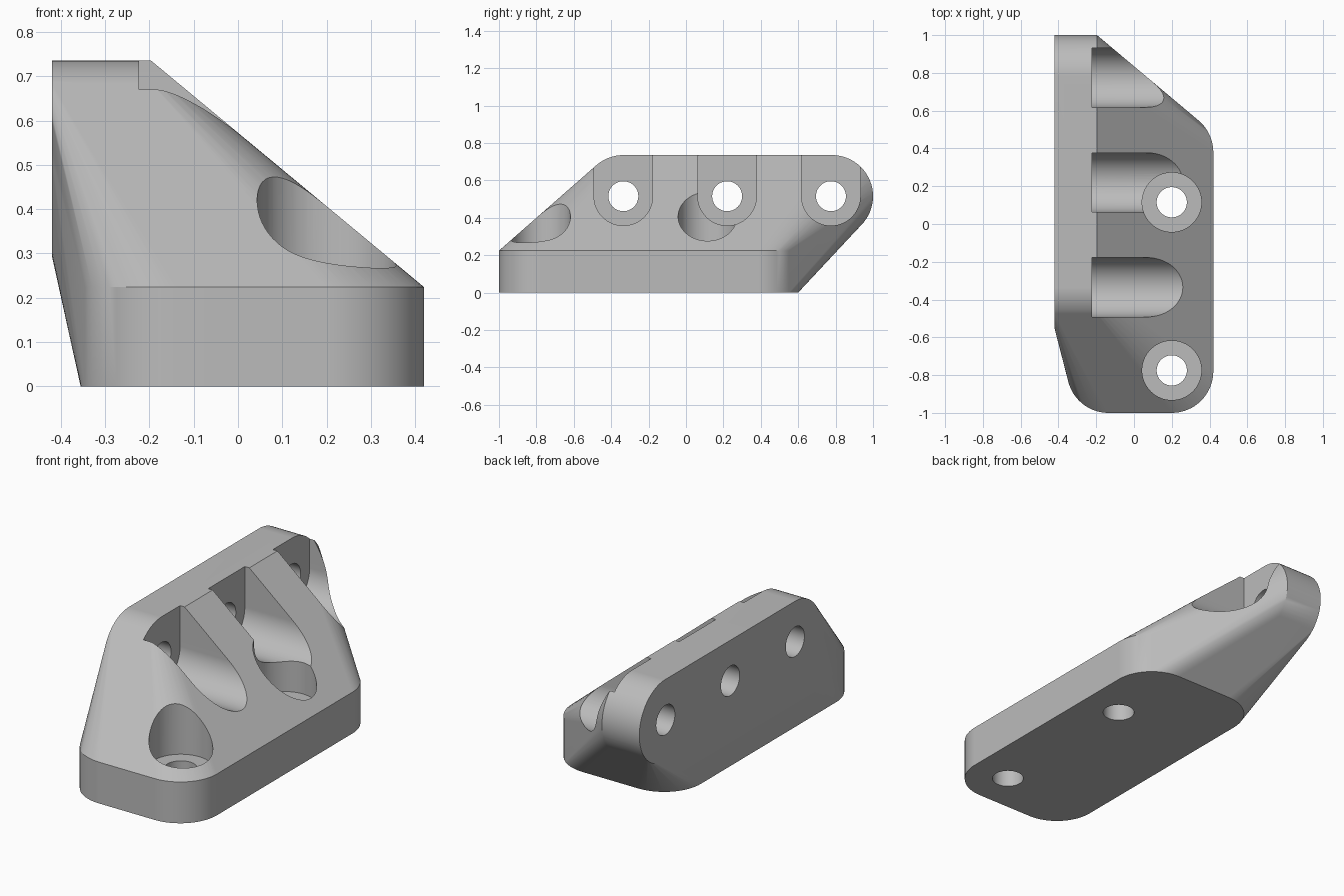
import bpy, bmesh, math
from mathutils import Vector, Matrix

old = bpy.data.objects.get("Cube")
if old:
    bpy.data.objects.remove(old, do_unlink=True)

R = 0.22            # outer corner radius
THICK = 0.224       # flange thickness
BORE, SEAT = 0.08, 0.157
SEGS = 64
BOLT_Z = 0.515
WALL_X = -0.42
SEAT_DEPTH = 0.197
wall_bolts = [-0.335, 0.22, 0.775]
base_bolts = [(0.2, -0.775), (0.2, 0.115)]

grey = bpy.data.materials.new("plain grey")
grey.use_nodes = True
colour = (0.5, 0.5, 0.5, 1)
grey.diffuse_color = colour
grey.node_tree.nodes["Principled BSDF"].inputs["Base Color"].default_value = colour


def ring(radius):
    return [(radius * math.cos(2 * math.pi * i / SEGS),
             radius * math.sin(2 * math.pi * i / SEGS)) for i in range(SEGS)]


def hull_object(name, points):
    """Convex solid wrapped around the points, with flat areas merged."""
    bm = bmesh.new()
    for p in points:
        bm.verts.new(p)
    bmesh.ops.remove_doubles(bm, verts=bm.verts, dist=1e-5)
    bmesh.ops.convex_hull(bm, input=bm.verts)
    loose = [v for v in bm.verts if not v.link_faces]
    bmesh.ops.delete(bm, geom=loose, context='VERTS')
    bmesh.ops.dissolve_limit(bm, angle_limit=math.radians(0.1),
                             verts=bm.verts, edges=bm.edges)
    bmesh.ops.recalc_face_normals(bm, faces=bm.faces)
    mesh = bpy.data.meshes.new(name)
    bm.to_mesh(mesh)
    bm.free()
    mesh.materials.append(grey)
    obj = bpy.data.objects.new(name, mesh)
    bpy.context.collection.objects.link(obj)
    return obj


def disc_z(x, y, radius, z0, z1):
    return [(x + a, y + b, z) for a, b in ring(radius) for z in (z0, z1)]


def disc_x(y, z, radius, x0, x1):
    return [(x, y + a, z + b) for a, b in ring(radius) for x in (x0, x1)]


# Body: rounded base flange and rounded wall flange wrapped into one wedge
body_points = []
for x in (-0.135, 0.2):
    for y in (-0.78, 0.38):
        body_points += disc_z(x, y, R, 0, THICK)
for y in (wall_bolts[0], wall_bolts[-1] + 0.005):
    body_points += disc_x(y, BOLT_Z, R, WALL_X, WALL_X + THICK)
body = hull_object("corner_bracket", body_points)

# Bolt holes with recessed seats
cutters = []
for x, y in base_bolts:
    cutters.append(hull_object("base_bore_cutter", disc_z(x, y, BORE, -0.1, 0.5)))
    cutters.append(hull_object("base_seat_cutter", disc_z(x, y, SEAT, SEAT_DEPTH, 1)))
for y in wall_bolts:
    seat_x = WALL_X + SEAT_DEPTH
    cutters.append(hull_object("wall_bore_cutter", disc_x(y, BOLT_Z, BORE, -0.6, 0)))
    slot = disc_x(y, BOLT_Z, SEAT, seat_x, 0.8) + disc_x(y, 1.2, SEAT, seat_x, 0.8)
    cutters.append(hull_object("wall_slot_cutter", slot))

bpy.context.view_layer.objects.active = body
body.select_set(True)
for cutter in cutters:
    cutter.hide_render = True
    mod = body.modifiers.new("cut", 'BOOLEAN')
    mod.operation, mod.solver, mod.object = 'DIFFERENCE', 'EXACT', cutter
    bpy.ops.object.modifier_apply(modifier=mod.name)
for cutter in cutters:
    bpy.data.objects.remove(cutter, do_unlink=True)

# Smooth rounded areas, crisp rims
bpy.ops.object.select_all(action='DESELECT')
body.select_set(True)
bpy.ops.object.shade_smooth_by_angle(angle=math.radians(25))
weighted = body.modifiers.new("flat_face_normals", 'WEIGHTED_NORMAL')
weighted.keep_sharp = True
